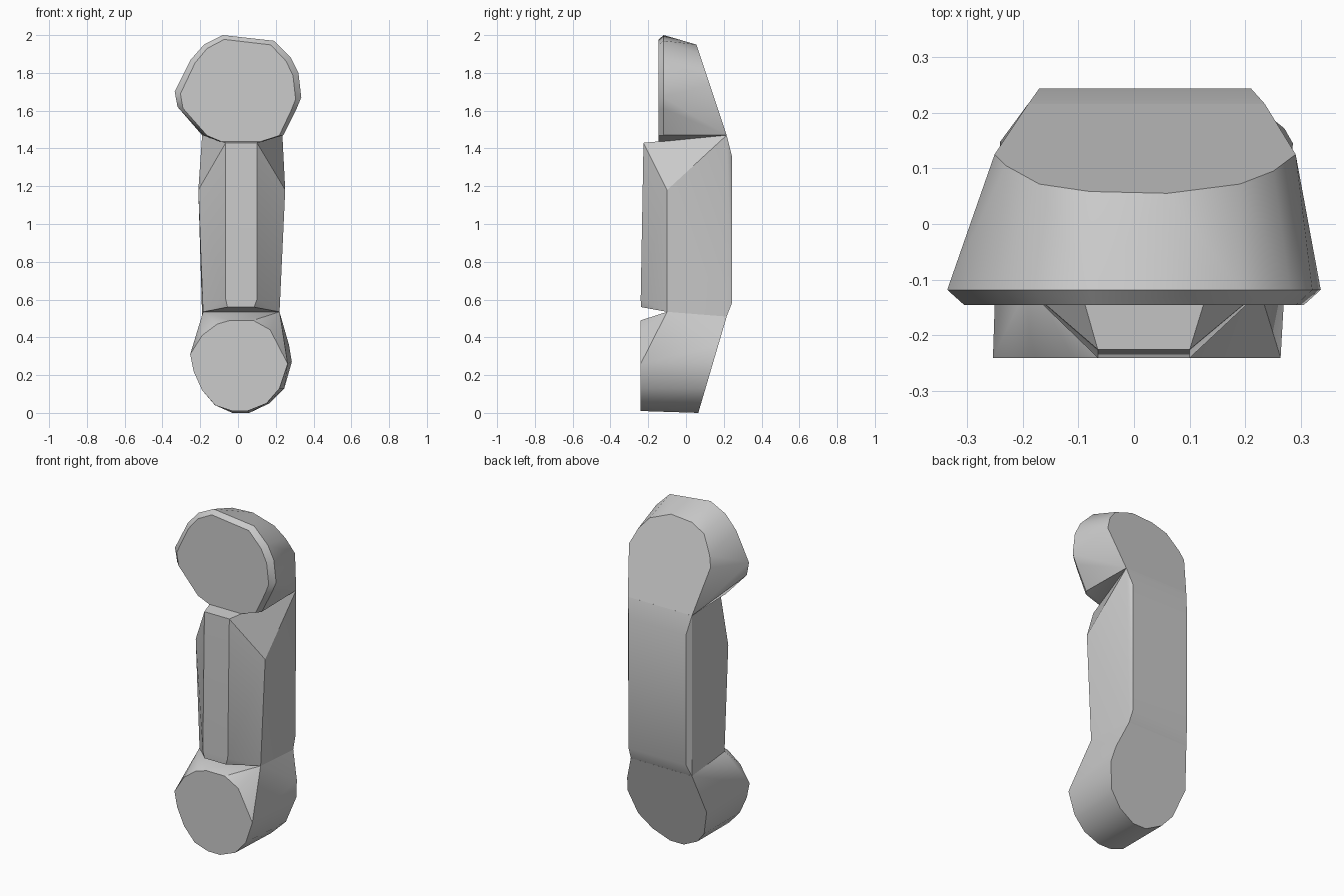
import bpy, bmesh, math

default = bpy.data.objects.get("Cube")
if default:
    bpy.data.objects.remove(default)

grey = bpy.data.materials.new("plain grey")
grey.use_nodes = True
colour = (0.6, 0.6, 0.6, 1)
grey.diffuse_color = colour
grey.node_tree.nodes["Principled BSDF"].inputs["Base Color"].default_value = colour


def hull_part(name, points):
    """Convex faceted block around the given points."""
    bm = bmesh.new()
    verts = [bm.verts.new(p) for p in points]
    result = bmesh.ops.convex_hull(bm, input=verts)
    spare = [v for v in result["geom_interior"] if isinstance(v, bmesh.types.BMVert)]
    bmesh.ops.delete(bm, geom=spare, context="VERTS")
    bmesh.ops.dissolve_limit(bm, angle_limit=math.radians(1.5),
                             verts=bm.verts[:], edges=bm.edges[:])
    bmesh.ops.recalc_face_normals(bm, faces=bm.faces[:])
    mesh = bpy.data.meshes.new(name)
    bm.to_mesh(mesh)
    bm.free()
    mesh.materials.append(grey)
    obj = bpy.data.objects.new(name, mesh)
    bpy.context.collection.objects.link(obj)
    bpy.ops.object.select_all(action="DESELECT")
    obj.select_set(True)
    bpy.context.view_layer.objects.active = obj
    bpy.ops.object.shade_smooth_by_angle(angle=math.radians(30))
    return obj


def outline(pairs, depth):
    """Place an x-z outline at a depth that may vary with height."""
    return [(x, depth(z), z) for x, z in pairs]


# Upper knob: bevelled front disc and leaning back face
disc = [(-.08, 2.0), (.19, 1.97), (.28, 1.88), (.32, 1.8), (.335, 1.67),
        (.31, 1.61), (.24, 1.47), (.11, 1.43), (-.08, 1.43), (-.18, 1.47),
        (-.32, 1.62), (-.335, 1.7), (-.25, 1.87), (-.18, 1.95)]
face = [(x * .91, 1.43 + (z - 1.43) * .96) for x, z in disc]
back = [(.235, 1.47), (.29, 1.74), (.25, 1.83), (.19, 1.9), (.06, 1.95),
        (-.08, 1.94), (-.17, 1.9), (-.23, 1.8), (-.25, 1.74), (-.19, 1.47)]
hull_part("upper_knob",
          outline(disc, lambda z: -.118)
          + outline(face, lambda z: -.145)
          + outline(back, lambda z: .055 + (1.95 - z) * .333))

# Shaft: narrow front ridge, wide flanks, gently bowed back
shaft = []
for x, wide, low_wide, corner, low_corner, bow in (
        (-.065, -.21, -.185, -.19, -.19, -.17),
        (.1, .25, .22, .235, .215, .21)):
    shaft += [(x, -.225, 1.43), (x, -.24, .6), (x * .85, -.238, .56),
              (wide, -.1, 1.18), (low_wide, -.1, .535),
              (corner, .215, 1.47), (low_corner, .215, .51),
              (bow, .243, 1.36), (bow, .243, .58)]
hull_part("shaft", shaft)

# Lower knob: flat front disc, shoulder under the shaft, leaning back face
front = [(-.11, .47), (-.04, .49), (.08, .49), (.17, .44), (.263, .26),
         (.22, .13), (.15, .05), (.05, .01), (-.03, .01), (-.12, .04),
         (-.19, .12), (-.235, .22), (-.253, .31), (-.19, .41)]
rear = [(.215, .51), (.27, .36), (.285, .27), (.245, .13), (.165, .05), (.06, 0),
        (-.03, 0), (-.13, .05), (-.19, .12), (-.24, .28), (-.19, .51)]
hull_part("lower_knob",
          outline(front, lambda z: -.24)
          + outline(rear, lambda z: .065 + z * .295)
          + [(-.185, -.1, .535), (.22, -.1, .535)])
